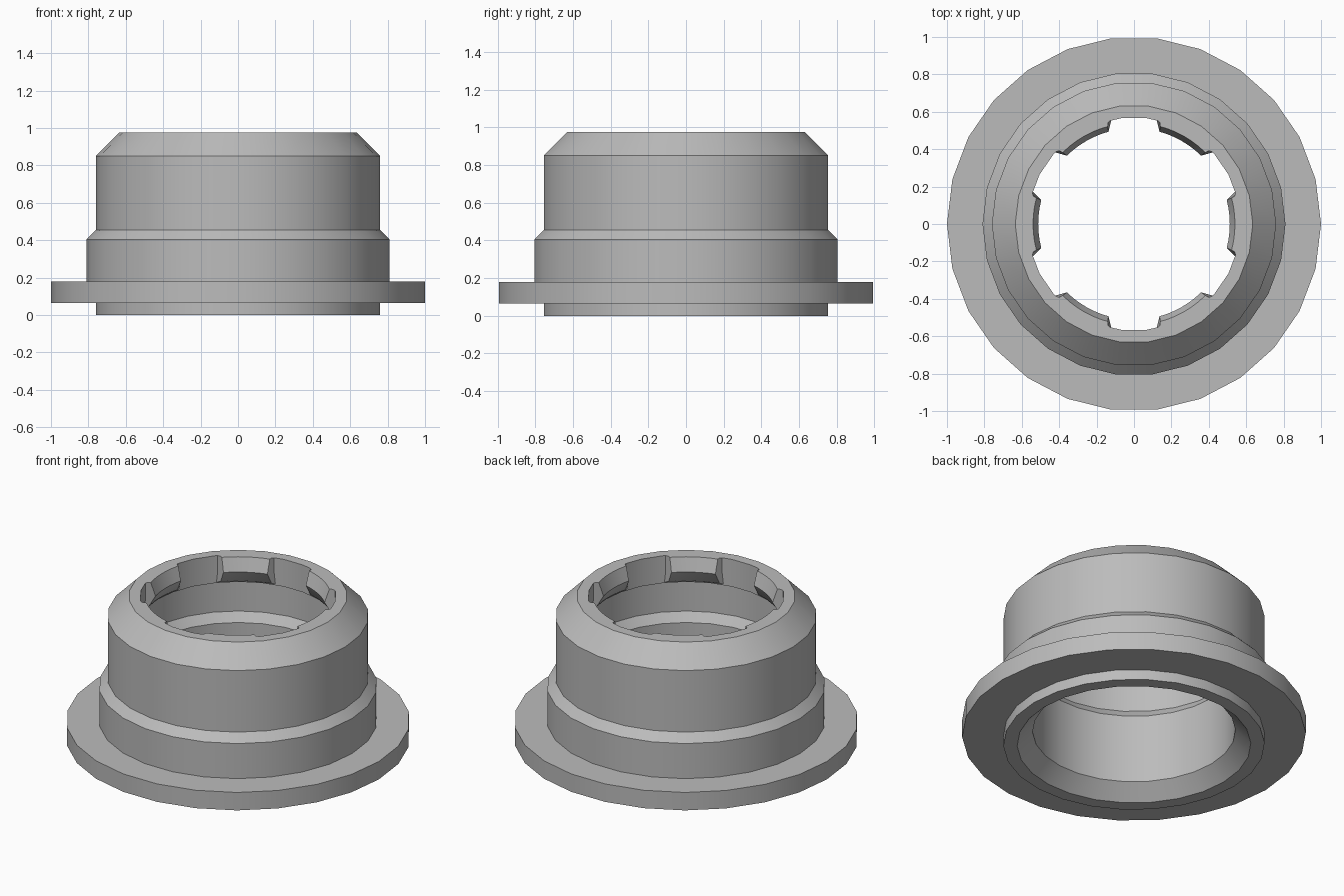
import bpy
import bmesh
from math import sin, cos, pi, radians

SIDES = 26

cube = bpy.data.objects.get("Cube")
if cube:
    bpy.data.objects.remove(cube, do_unlink=True)

grey = bpy.data.materials.new("plain_grey")
grey.use_nodes = True
grey.diffuse_color = (0.5, 0.5, 0.5, 1)
grey.node_tree.nodes["Principled BSDF"].inputs["Base Color"].default_value = (0.5, 0.5, 0.5, 1)


def finish(name, bm):
    """Turn a bmesh into a shaded object with outward normals."""
    bmesh.ops.recalc_face_normals(bm, faces=bm.faces)
    mesh = bpy.data.meshes.new(name)
    bm.to_mesh(mesh)
    bm.free()
    mesh.materials.append(grey)
    obj = bpy.data.objects.new(name, mesh)
    bpy.context.collection.objects.link(obj)
    bpy.ops.object.select_all(action='DESELECT')
    obj.select_set(True)
    bpy.context.view_layer.objects.active = obj
    bpy.ops.object.shade_smooth_by_angle(angle=radians(30))
    return obj


def lathe(name, profile):
    """Revolve a closed (radius, height) loop around z."""
    bm = bmesh.new()
    rings = [[bm.verts.new((r * cos(2 * pi * i / SIDES), r * sin(2 * pi * i / SIDES), z))
              for r, z in profile] for i in range(SIDES)]
    for i in range(SIDES):
        a, b = rings[i], rings[(i + 1) % SIDES]
        for j in range(len(profile)):
            k = (j + 1) % len(profile)
            bm.faces.new((a[j], b[j], b[k], a[k]))
    return finish(name, bm)


def tab(name, centre, section, steps=6):
    """Sweep a (radius, height, half angle) section along a short arc."""
    bm = bmesh.new()
    rows = []
    for i in range(steps + 1):
        t = 2 * i / steps - 1
        row = []
        for r, z, half in section:
            a = radians(centre + t * half)
            row.append(bm.verts.new((r * cos(a), r * sin(a), z)))
        rows.append(row)
    for a, b in zip(rows, rows[1:]):
        for j in range(len(section)):
            k = (j + 1) % len(section)
            bm.faces.new((a[j], b[j], b[k], a[k]))
    bm.faces.new(rows[0])
    bm.faces.new(rows[-1])
    return finish(name, bm)


# Hollow stepped body with its flange, inner ledge and bevelled lower mouth
lathe("flanged_collar", [
    (0.68, 0), (0.76, 0), (0.76, 0.065), (1.0, 0.065), (1.0, 0.18),
    (0.81, 0.18), (0.81, 0.405), (0.76, 0.455), (0.76, 0.85), (0.635, 0.975),
    (0.57, 0.975), (0.57, 0.8), (0.63, 0.8), (0.63, 0.585),
    (0.59, 0.53), (0.59, 0.09)])

# Six snap tabs inside the upper mouth, flared where they meet the wall
tab_section = [(0.575, 0.975, 18), (0.558, 0.975, 15.5), (0.54, 0.975, 15),
               (0.512, 0.89, 14.5), (0.555, 0.815, 15.5), (0.575, 0.8, 18)]
for n in range(6):
    tab(f"snap_tab_{n + 1}", 60 * n, tab_section)
